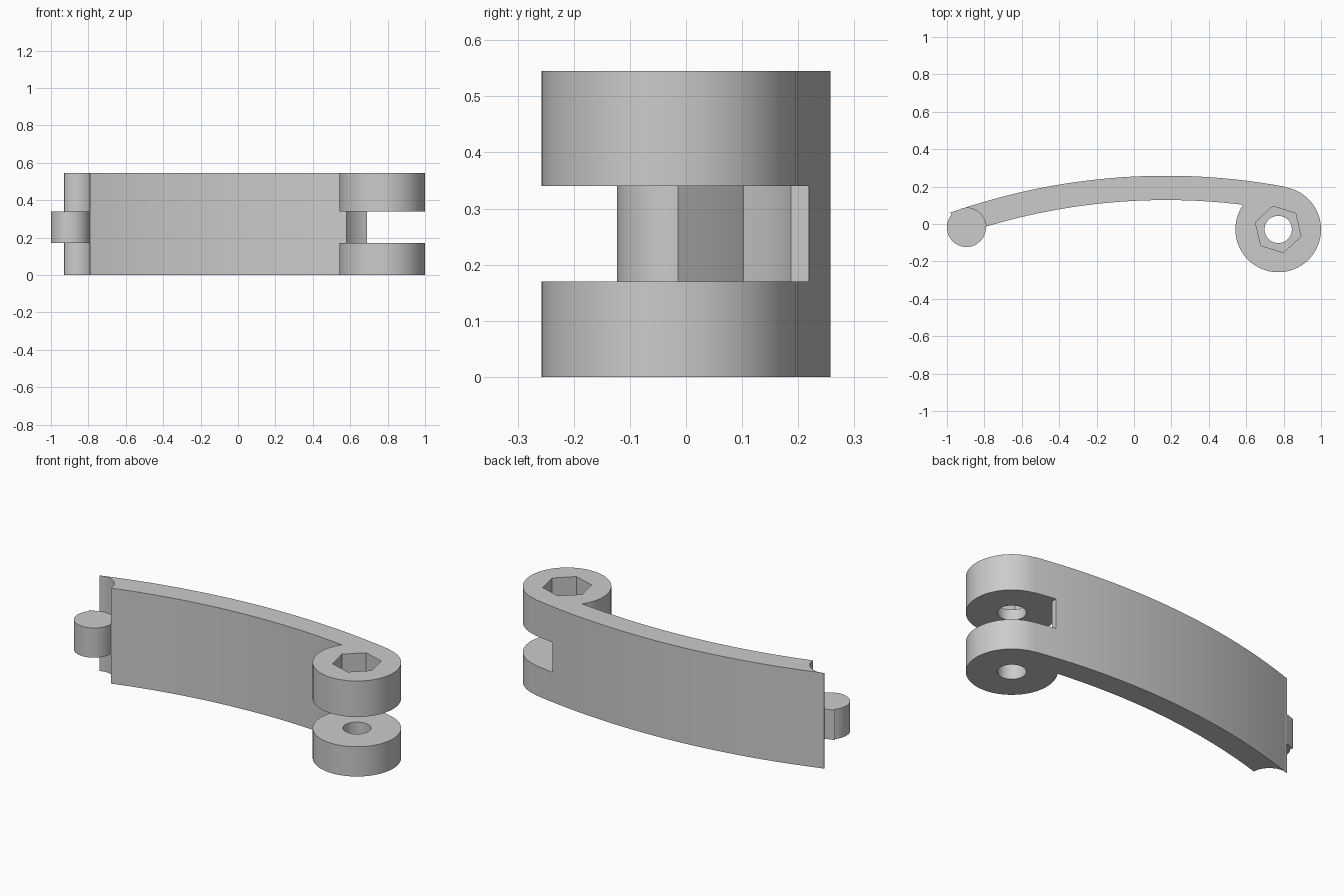
import bpy, bmesh, math
from mathutils import Vector

if "Cube" in bpy.data.objects:
    bpy.data.objects.remove(bpy.data.objects["Cube"])

HEIGHT, SLOT_LOW, SLOT_HIGH = 0.545, 0.17, 0.34
ARCH, R_OUT, R_IN = Vector((0.172, -3.212)), 3.47, 3.34   # curved band
EYE, R_EYE = Vector((0.771, -0.029)), 0.229               # hinge eye
PIN, R_PIN = Vector((-0.896, -0.0185)), 0.1045            # hinge pin

grey = bpy.data.materials.new("light_grey")
grey.diffuse_color = (0.6, 0.6, 0.6, 1)
grey.use_nodes = True
grey.node_tree.nodes["Principled BSDF"].inputs["Base Color"].default_value = grey.diffuse_color


def angle(centre, point):
    d = Vector(point) - centre
    return math.atan2(d.y, d.x)


def arc(centre, radius, a0, a1, steps):
    return [centre + radius * Vector((math.cos(a0 + (a1 - a0) * i / steps),
                                      math.sin(a0 + (a1 - a0) * i / steps)))
            for i in range(steps + 1)]


def meet(c, r, sign):
    """Point where a circle crosses the inner arc, on the lower side of the arch."""
    d = c - ARCH
    dist = d.length
    along = (dist * dist + R_IN * R_IN - r * r) / (2 * dist)
    side = math.sqrt(R_IN * R_IN - along * along)
    u = d / dist
    return ARCH + u * along + sign * side * Vector((u.y, -u.x))


def prism(name, outline, z0, z1):
    pts = [p for i, p in enumerate(outline) if (p - outline[i - 1]).length > 1e-4]
    bm = bmesh.new()
    face = bm.faces.new([bm.verts.new((p.x, p.y, z0)) for p in pts])
    ext = bmesh.ops.extrude_face_region(bm, geom=[face])
    top = [g for g in ext["geom"] if isinstance(g, bmesh.types.BMVert)]
    bmesh.ops.translate(bm, verts=top, vec=(0, 0, z1 - z0))
    bmesh.ops.recalc_face_normals(bm, faces=bm.faces)
    mesh = bpy.data.meshes.new(name)
    bm.to_mesh(mesh)
    bm.free()
    mesh.materials.append(grey)
    obj = bpy.data.objects.new(name, mesh)
    bpy.context.collection.objects.link(obj)
    return obj


def activate(obj):
    bpy.ops.object.select_all(action='DESELECT')
    obj.select_set(True)
    bpy.context.view_layer.objects.active = obj


def cut(obj, cutter):
    mod = obj.modifiers.new("cut", 'BOOLEAN')
    mod.operation, mod.solver, mod.object = 'DIFFERENCE', 'EXACT', cutter
    activate(obj)
    bpy.ops.object.modifier_apply(modifier=mod.name)
    bpy.data.objects.remove(cutter)


TAU = 2 * math.pi
a_pin, a_eye = angle(ARCH, PIN), angle(ARCH, EYE)   # tangent directions
p_in, e_in = meet(PIN, R_PIN, 1), meet(EYE, R_EYE, -1)

# curved link: outer arc, round eye, inner arc, hollow end behind the pin
outline = arc(ARCH, R_OUT, a_pin, a_eye, 40)
outline += arc(EYE, R_EYE, a_eye, angle(EYE, e_in) - TAU, 56)
outline += arc(ARCH, R_IN, angle(ARCH, e_in), angle(ARCH, p_in), 36)
outline += arc(PIN, R_PIN, angle(PIN, p_in), a_pin, 20)
link = prism("curved_link", outline, 0, HEIGHT)

# slot splitting the eye into a fork
r_slot = 0.231
a0 = math.acos((0.69 - EYE.x) / r_slot)
slot = arc(EYE, r_slot, a0, 1.5 * math.pi, 32)
slot += [Vector((0.771, -0.4)), Vector((1.2, -0.4)), Vector((1.2, 0.4)), Vector((0.69, 0.4))]
cut(link, prism("slot_cutter", slot, SLOT_LOW, SLOT_HIGH))

# bolt hole and hexagonal nut recess
cut(link, prism("hole_cutter", arc(EYE, 0.073, 0, TAU, 40)[:-1], -0.1, HEIGHT + 0.1))
a_hex = math.radians(-17)
cut(link, prism("hex_cutter", arc(EYE, 0.127, a_hex, a_hex + TAU, 6)[:-1], 0.40, HEIGHT + 0.1))

# hinge pin with the short tab joining it to the outer arc
a_tab = math.radians(139)
tab_end = angle(ARCH, (-0.985, 0.063))
outline = arc(PIN, R_PIN, a_pin, a_tab - TAU, 56)
outline += arc(ARCH, R_OUT, tab_end, a_pin, 6)
pin = prism("hinge_pin", outline, SLOT_LOW, SLOT_HIGH)

for obj in (link, pin):
    activate(obj)
    bpy.ops.object.shade_smooth_by_angle(angle=math.radians(25))
